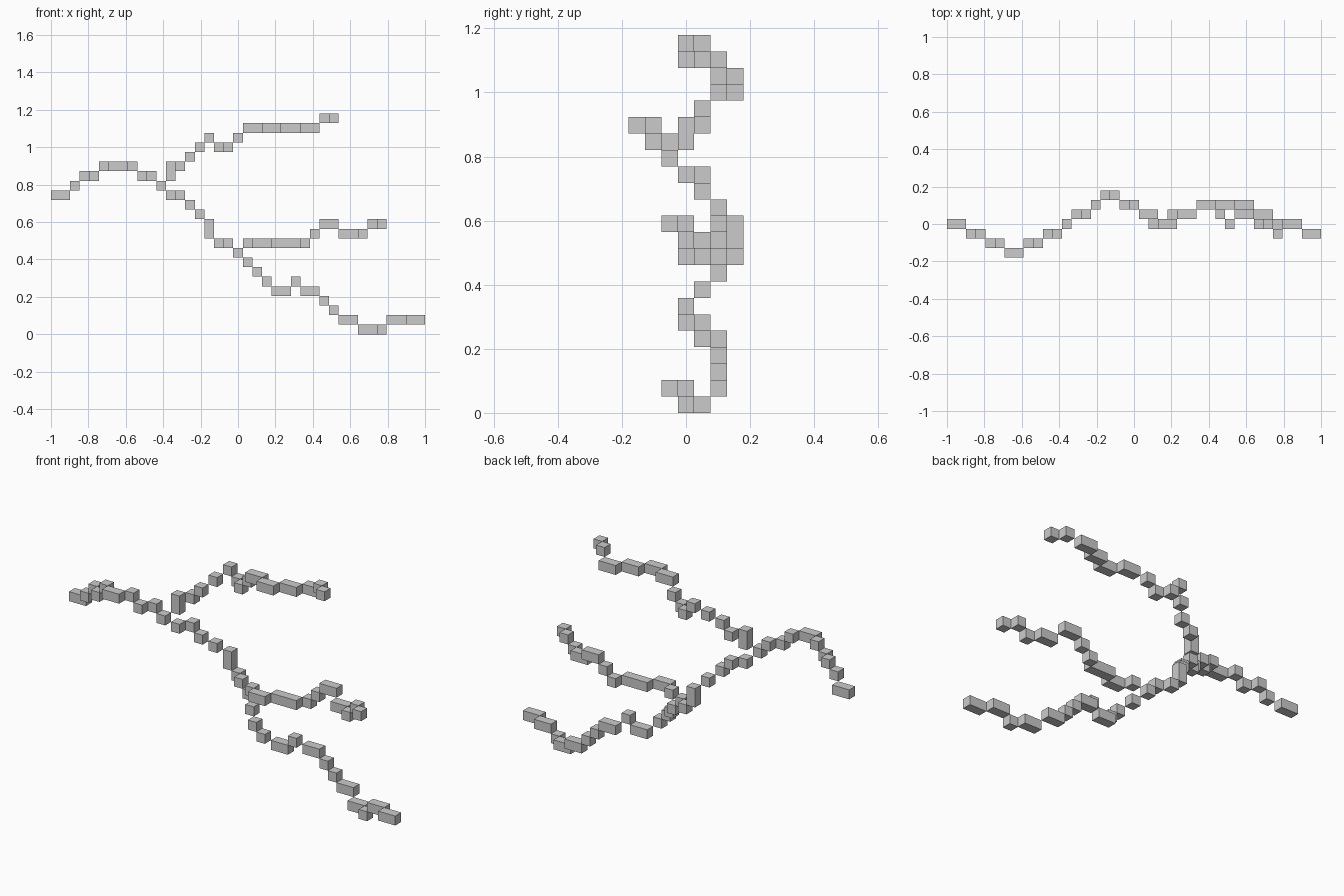
import bpy, bmesh
from mathutils import Matrix, Vector

if "Cube" in bpy.data.objects:
    bpy.data.objects.remove(bpy.data.objects["Cube"])

CELL = 2 / 39            # one block
ORIGIN = Vector((-1, -3.5 * CELL, 0))


def branch(name, column, runs):
    """Stepped branch of blocks; each run is (length in x, y cell, z cell, optional height)."""
    bm = bmesh.new()
    for length, y, z, *tall in runs:
        size = Vector((length, 1, tall[0] if tall else 1)) * CELL
        centre = ORIGIN + Vector((column, y, z)) * CELL + size / 2
        bmesh.ops.create_cube(bm, size=1,
                              matrix=Matrix.Translation(centre) @ Matrix.Diagonal((*size, 1)))
        column += length
    mesh = bpy.data.meshes.new(name)
    bm.to_mesh(mesh)
    bm.free()
    bpy.context.collection.objects.link(bpy.data.objects.new(name, mesh))


# Single stem on the left, up to the first fork
branch("stem", 0, [
    (2, 3, 14), (1, 2, 15), (1, 2, 16), (1, 1, 16), (1, 1, 17), (2, 0, 17),
    (1, 1, 17), (1, 1, 16), (1, 2, 16), (1, 2, 15)])

# Limb descending from the first fork to the second fork
branch("connecting_limb", 12, [
    (1, 3, 14), (1, 4, 14), (1, 4, 13), (1, 5, 12), (1, 6, 10, 2),
    (1, 6, 9), (1, 5, 9), (1, 5, 8)])

# Lowest branch, running down to the ground
branch("lower_branch", 20, [
    (1, 4, 7), (1, 3, 6), (1, 3, 5), (2, 4, 4), (1, 4, 5), (2, 5, 4), (1, 5, 3),
    (1, 5, 2), (2, 5, 1), (2, 4, 0), (1, 3, 0), (2, 3, 1), (2, 2, 1)])

# Middle branch from the second fork
branch("middle_branch", 20, [
    (1, 4, 9), (2, 3, 9), (3, 4, 9), (1, 5, 9), (1, 5, 10), (2, 5, 11),
    (2, 4, 10), (1, 3, 10), (1, 3, 11), (1, 2, 11)])

# Upper branch from the first fork
branch("upper_branch", 12, [
    (1, 3, 16, 2), (1, 4, 17), (1, 4, 18), (1, 5, 19), (1, 6, 20), (1, 6, 19),
    (1, 5, 19), (1, 5, 20), (2, 4, 21), (2, 3, 21), (2, 4, 21), (2, 5, 21),
    (1, 4, 22), (1, 3, 22)])
